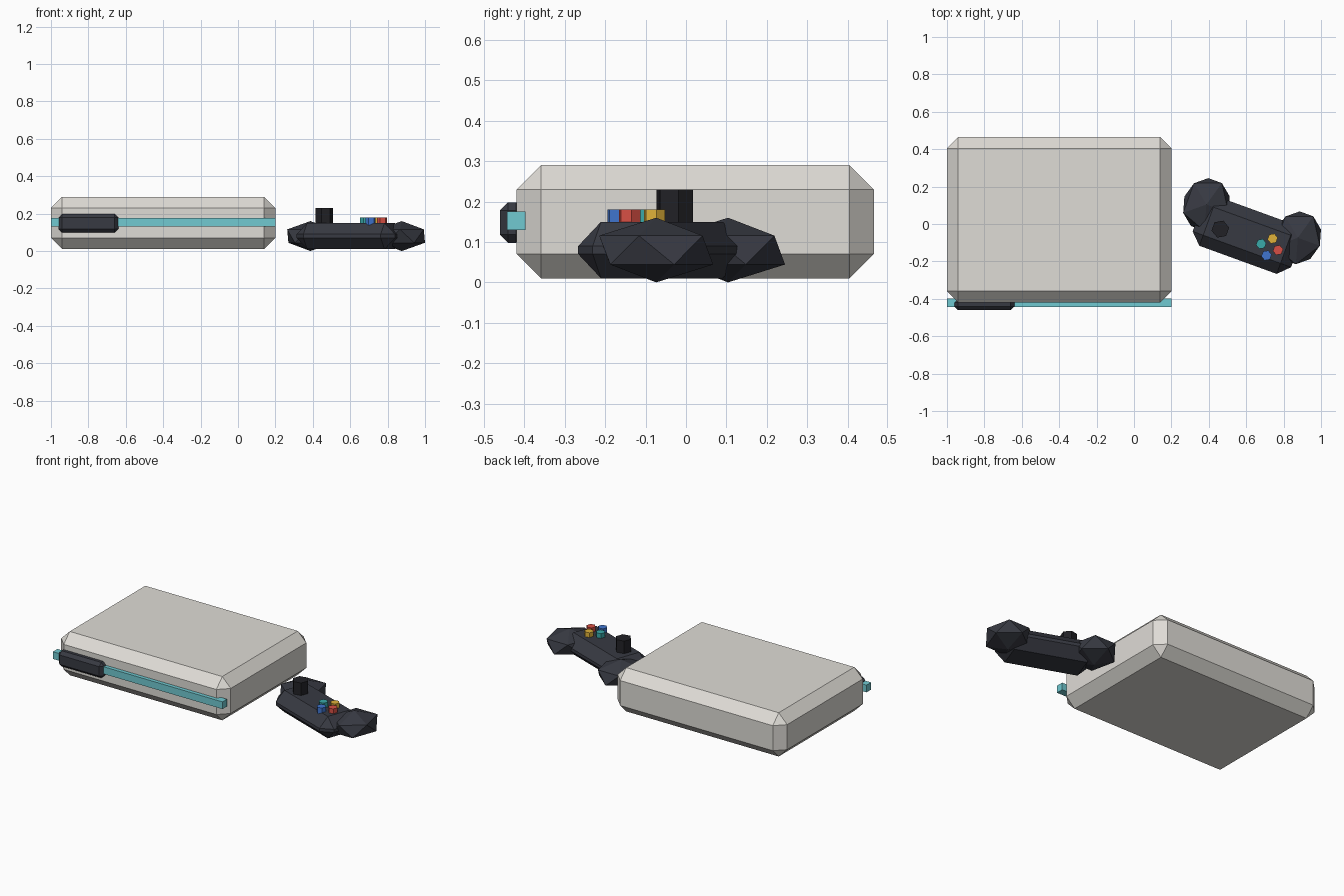
import bpy
from math import radians, cos, sin, pi
from mathutils import Matrix

if "Cube" in bpy.data.objects:
    bpy.data.objects.remove(bpy.data.objects["Cube"])


def material(name, rgb):
    # sRGB 0-255 to linear viewport colour
    m = bpy.data.materials.new(name)
    m.diffuse_color = [(c / 255) ** 2.2 for c in rgb] + [1]
    m.use_nodes = True
    m.node_tree.nodes["Principled BSDF"].inputs["Base Color"].default_value = m.diffuse_color
    return m


SHELL = material("warm_grey", (222, 219, 213))
DARK = material("charcoal", (58, 60, 68))
BLACK = material("black", (38, 38, 42))
TRIM = material("aqua", (112, 200, 208))


def finish(name, mat):
    ob = bpy.context.object
    ob.name = name
    ob.data.materials.append(mat)
    return ob


def box(name, center, size, mat, bevel=0.0):
    bpy.ops.mesh.primitive_cube_add(size=1, location=center)
    ob = finish(name, mat)
    ob.data.transform(Matrix.Diagonal((*size, 1)))
    if bevel:
        mod = ob.modifiers.new("chamfer", 'BEVEL')
        mod.width = bevel
        mod.segments = 1
        mod.limit_method = 'NONE'
    return ob


def peg(name, x, y, z0, z1, radius, mat):
    bpy.ops.mesh.primitive_cylinder_add(vertices=6, radius=radius, depth=z1 - z0,
                                        location=(x, y, (z0 + z1) / 2))
    return finish(name, mat)


# Console: chamfered shell, front trim strip and dark port cover
box("console_shell", (-0.4, 0.023, 0.15), (1.2, 0.884, 0.28), SHELL, 0.06)
box("trim_strip", (-0.4, -0.42, 0.153), (1.2, 0.046, 0.046), TRIM)
box("port_cover", (-0.8, -0.431, 0.148), (0.32, 0.06, 0.1), DARK, 0.02)

# Controller, laid out in its own frame and then turned
parts = [box("controller_body", (0, 0, 0.08), (0.56, 0.28, 0.14), DARK, 0.06)]

# Faceted grips
for side, s in (("left", -1), ("right", 1)):
    bpy.ops.mesh.primitive_ico_sphere_add(subdivisions=1, radius=1,
                                          location=(0.26 * s, 0.08, 0.08))
    grip = finish(side + "_grip", DARK)
    grip.data.transform(Matrix.Diagonal((0.14, 0.16, 0.08, 1)))
    parts.append(grip)

# Thumb stick
parts.append(peg("thumb_stick", -0.145, -0.018, 0.14, 0.23, 0.048, BLACK))

# Diamond of four coloured buttons
buttons = [("red", (214, 80, 70)), ("yellow", (222, 176, 60)),
           ("teal", (60, 168, 168)), ("blue", (66, 116, 205))]
for i, (label, rgb) in enumerate(buttons):
    a = i * pi / 2
    parts.append(peg(label + "_button", 0.135 + 0.048 * cos(a), -0.018 + 0.048 * sin(a),
                     0.14, 0.18, 0.028, material(label, rgb)))

# Place the controller beside the console
place = Matrix.Translation((0.604, -0.06, 0)) @ Matrix.Rotation(radians(-20), 4, 'Z')
for ob in parts:
    ob.matrix_world = place @ Matrix.Translation(ob.location)
